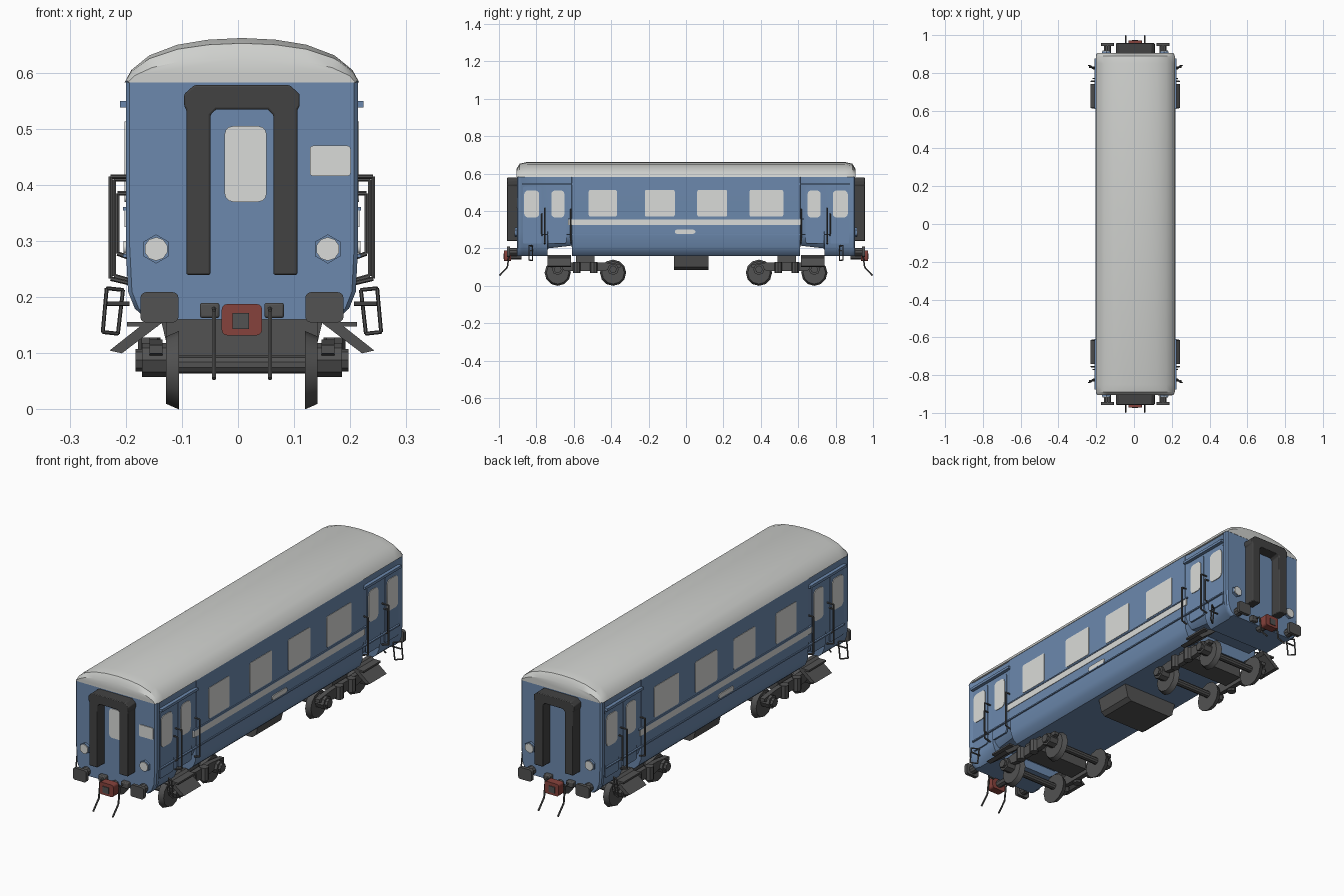
import bpy, bmesh, math
from mathutils import Vector, Matrix

if "Cube" in bpy.data.objects:
    bpy.data.objects.remove(bpy.data.objects["Cube"])

C = 0.007  # body centre line in x


def material(name, col):
    m = bpy.data.materials.new(name)
    m.diffuse_color = (*col, 1)
    m.use_nodes = True
    m.node_tree.nodes["Principled BSDF"].inputs["Base Color"].default_value = m.diffuse_color
    return m


BLUE = material("coach_blue", (0.15, 0.25, 0.42))
ROOF = material("roof_grey", (0.62, 0.63, 0.61))
PALE = material("pale_white", (0.70, 0.71, 0.69))
DARK = material("dark_grey", (0.085, 0.085, 0.085))
BLACK = material("charcoal", (0.055, 0.055, 0.055))
RED = material("coupler_red", (0.24, 0.055, 0.045))


def finish(name, bm, mat, angle=35):
    bmesh.ops.recalc_face_normals(bm, faces=bm.faces)
    me = bpy.data.meshes.new(name)
    bm.to_mesh(me)
    bm.free()
    me.materials.append(mat)
    me.shade_smooth()
    me.set_sharp_from_angle(angle=math.radians(angle))
    ob = bpy.data.objects.new(name, me)
    bpy.context.collection.objects.link(ob)
    return ob


def loft(name, rings, mat):
    bm = bmesh.new()
    vs = [[bm.verts.new(p) for p in r] for r in rings]
    n = len(rings[0])
    for a, b in zip(vs, vs[1:]):
        for i in range(n):
            bm.faces.new((a[i], a[(i + 1) % n], b[(i + 1) % n], b[i]))
    bm.faces.new(vs[0])
    bm.faces.new(vs[-1])
    return finish(name, bm, mat)


def prism(name, pts, axis, d0, d1, mat, bevel=0):
    """Extrude a 2D outline along an axis; x is measured from the centre line."""
    def place(u, v, d):
        return {"x": (C + d, u, v), "y": (C + u, d, v), "z": (C + u, v, d)}[axis]
    ob = loft(name, [[place(u, v, d) for u, v in pts] for d in (d0, d1)], mat)
    if bevel:
        b = ob.modifiers.new("bevel", "BEVEL")
        b.width, b.segments = bevel, 2
    return ob


def rect(u0, u1, v0, v1, r=0):
    if not r:
        return [(u0, v0), (u1, v0), (u1, v1), (u0, v1)]
    pts = []
    for k, (u, v) in enumerate([(u1 - r, v1 - r), (u0 + r, v1 - r), (u0 + r, v0 + r), (u1 - r, v0 + r)]):
        for j in range(4):
            a = math.radians(90 * k + 30 * j)
            pts.append((u + r * math.cos(a), v + r * math.sin(a)))
    return pts


def box(name, x0, x1, y0, y1, z0, z1, mat, bevel=0):
    return prism(name, rect(x0, x1, y0, y1), "z", z0, z1, mat, bevel)


def tube(name, pts, r, mat, sides=6, r2=None):
    bm = bmesh.new()
    for a, b in zip(pts, pts[1:]):
        a, b = Vector(a) + Vector((C, 0, 0)), Vector(b) + Vector((C, 0, 0))
        d = b - a
        m = Matrix.Translation((a + b) / 2) @ d.to_track_quat("Z", "Y").to_matrix().to_4x4()
        bmesh.ops.create_cone(bm, cap_ends=True, segments=sides, radius1=r,
                              radius2=r if r2 is None else r2, depth=d.length, matrix=m)
    return finish(name, bm, mat)


# Body shell: stations (y, floor height, half width), with door recess and bogie notch
half = [(0.904, 0.16, 0.2), (0.897, 0.16, 0.207), (0.88, 0.16, 0.207), (0.87, 0.16, 0.201),
        (0.74, 0.16, 0.201), (0.739, 0.2, 0.201), (0.635, 0.212, 0.201), (0.611, 0.215, 0.205),
        (0.61, 0.16, 0.207)]
stations = [(-y, b, w) for y, b, w in half] + half[::-1]
rings = []
for y, b, w in stations:
    side = [(w - 0.038, b), (w - 0.016, b + 0.02), (w - 0.004, b + 0.05), (w, 0.29), (w, 0.585)]
    rings.append([(C + x, y, z) for x, z in side] + [(C - x, y, z) for x, z in side[::-1]])
loft("body_shell", rings, BLUE)

# Roof: arched profile, lowered at both ends
arch = [(0.209, 0), (0.197, 0.022), (0.165, 0.048), (0.115, 0.067), (0.06, 0.076), (0, 0.079)]
ends = [(0.905, 0.55, 0.97), (0.89, 0.88, 1), (0.85, 1, 1)]
rings = []
for y, h, w in [(-y, h, w) for y, h, w in ends] + ends[::-1]:
    prof = arch + [(-x, z) for x, z in arch[-2::-1]]
    rings.append([(C + x * w, y, 0.583 + z * h) for x, z in prof])
loft("roof", rings, ROOF)

# Central equipment box under the floor
prism("underfloor_box", [(-0.145, 0.162), (0.145, 0.162), (0.13, 0.1), (0.11, 0.085), (-0.11, 0.085), (-0.13, 0.1)],
      "y", -0.065, 0.12, DARK)

# Details on both long sides
for s in (-1, 1):
    def plate(name, y0, y1, z0, z1, top, mat, r=0):
        prism(name, rect(y0, y1, z0, z1, r), "x", s * (top - 0.008), s * top, mat)
    for y0, y1 in [(-0.52, -0.37), (-0.22, -0.06), (0.06, 0.22), (0.34, 0.52)]:
        plate("side_window", y0, y1, 0.37, 0.513, 0.209, PALE, 0.008)
    plate("pale_stripe", -0.63, 0.62, 0.325, 0.355, 0.2095, PALE)
    plate("side_badge_plate", -0.06, 0.05, 0.278, 0.3, 0.211, PALE, 0.01)
    plate("upper_rib", -0.63, 0.63, 0.355, 0.361, 0.212, BLUE)
    plate("lower_rib", -0.87, 0.87, 0.271, 0.277, 0.212, BLUE)
    for e in (-1, 1):
        # doors, their windows and rain strip
        for a, b in [(0.64, 0.738), (0.772, 0.872)]:
            y0, y1 = sorted((e * a, e * b))
            plate("door_panel", y0, y1, 0.225, 0.53, 0.204, BLUE, 0.01)
        for a, b in [(0.65, 0.72), (0.785, 0.865)]:
            y0, y1 = sorted((e * a, e * b))
            plate("door_window", y0, y1, 0.365, 0.51, 0.207, PALE, 0.02)
        y0, y1 = sorted((e * 0.61, e * 0.875))
        box("rain_strip", min(s * 0.2, s * 0.217), max(s * 0.2, s * 0.217), y0, y1, 0.538, 0.55, BLUE)
        # handrails
        for y, o, z0, z1 in [(0.615, 0.228, 0.23, 0.41), (0.755, 0.234, 0.225, 0.415), (0.77, 0.222, 0.27, 0.385)]:
            tube("handrail", [(s * 0.2, e * y, z0), (s * o, e * y, z0 + 0.008),
                              (s * o, e * y, z1), (s * 0.2, e * y, z1)], 0.004, DARK)
        # stirrup step at the corner
        tube("stirrup_step", [(s * 0.2, e * 0.83, 0.188), (s * 0.245, e * 0.83, 0.188)], 0.004, DARK)
        tube("stirrup_frame", [(s * 0.212, e * 0.82, 0.213), (s * 0.241, e * 0.84, 0.216), (s * 0.248, e * 0.84, 0.138),
                               (s * 0.221, e * 0.82, 0.135), (s * 0.212, e * 0.82, 0.213)], 0.0035, DARK)
        # sloping door steps over the bogie
        prism("door_step", [(s * 0.135, 0.16), (s * 0.16, 0.165), (s * 0.236, 0.105), (s * 0.214, 0.1)],
              "y", e * 0.615, e * 0.74, DARK)
        prism("door_step_tread", [(s * 0.15, 0.148), (s * 0.205, 0.148), (s * 0.205, 0.156), (s * 0.15, 0.156)],
              "y", e * 0.615, e * 0.74, DARK)

# Bogies
for e in (-1, 1):
    yc = e * 0.538
    box("bogie_bolster", -0.135, 0.135, yc - 0.05, yc + 0.05, 0.09, 0.165, DARK)
    for dy in (-0.148, 0.148):
        y = yc + dy
        tube("axle", [(-0.13, y, 0.08), (0.13, y, 0.08)], 0.016, DARK, 10)
        for s in (-1, 1):
            tube("wheel", [(s * 0.112, y, 0.07), (s * 0.135, y, 0.07)], 0.07, DARK, 12, 0.06)
            tube("axle_box", [(s * 0.13, y, 0.088), (s * 0.178, y, 0.088)], 0.03, DARK, 8)
            tube("axle_box_cap", [(s * 0.17, y, 0.088), (s * 0.19, y, 0.088)], 0.02, DARK, 8)
    for s in (-1, 1):
        prism("bogie_side_frame", [(yc - 0.19, 0.1), (yc - 0.09, 0.078), (yc + 0.09, 0.078), (yc + 0.19, 0.1),
                                   (yc + 0.19, 0.115), (yc + 0.1, 0.125), (yc - 0.1, 0.125), (yc - 0.19, 0.115)],
              "x", s * 0.142, s * 0.165, DARK)
        for dy in (-0.045, 0.045):
            tube("bogie_spring", [(s * 0.165, yc + dy, 0.068), (s * 0.165, yc + dy, 0.128)], 0.02, DARK, 8)

# End details
for e in (-1, 1):
    prism("gangway_bellows", [(-0.099, 0.24), (-0.099, 0.535), (-0.103, 0.54), (-0.103, 0.562), (-0.085, 0.578),
                              (0.085, 0.578), (0.103, 0.562), (0.103, 0.54), (0.099, 0.535), (0.099, 0.24),
                              (0.056, 0.24), (0.056, 0.525), (0.046, 0.535), (-0.046, 0.535), (-0.056, 0.525),
                              (-0.056, 0.24)], "y", e * 0.9, e * 0.957, BLACK, 0.012)
    for s in (-1, 1):
        # buffers
        tube("buffer_stem", [(s * 0.147, e * 0.89, 0.182), (s * 0.147, e * 0.945, 0.182)], 0.02, DARK, 10)
        prism("buffer_head", rect(s * 0.147 - 0.034, s * 0.147 + 0.034, 0.155, 0.209, 0.01),
              "y", e * 0.942, e * 0.958, DARK)
        # lamps
        tube("lamp_rim", [(s * 0.153, e * 0.9, 0.286), (s * 0.153, e * 0.914, 0.286)], 0.026, BLUE, 6)
        tube("lamp_lens", [(s * 0.153, e * 0.91, 0.286), (s * 0.153, e * 0.918, 0.286)], 0.021, PALE, 10)
        # brake hoses
        box("hose_bracket", min(s * 0.04, s * 0.075), max(s * 0.04, s * 0.075),
            min(e * 0.89, e * 0.925), max(e * 0.89, e * 0.925), 0.163, 0.19, DARK, 0.004)
        tube("brake_hose", [(s * 0.05, e * 0.91, 0.182), (s * 0.05, e * 0.945, 0.175),
                            (s * 0.05, e * 0.955, 0.1), (s * 0.05, e * 0.997, 0.055)], 0.004, DARK)
    # coupler
    prism("coupler_head", rect(-0.036, 0.036, 0.132, 0.188, 0.01), "y", e * 0.935, e * 0.972, RED)
    prism("coupler_pocket", rect(-0.017, 0.013, 0.143, 0.172), "y", e * 0.965, e * 0.975, DARK)
    tube("coupler_shank", [(0, e * 0.88, 0.16), (0, e * 0.94, 0.16)], 0.018, DARK, 8)

# Front-only windows
prism("front_door_window", rect(-0.031, 0.044, 0.37, 0.505, 0.015), "y", -0.9, -0.9075, PALE)
prism("front_route_panel", rect(0.121, 0.194, 0.416, 0.47, 0.006), "y", -0.9, -0.9075, PALE)
